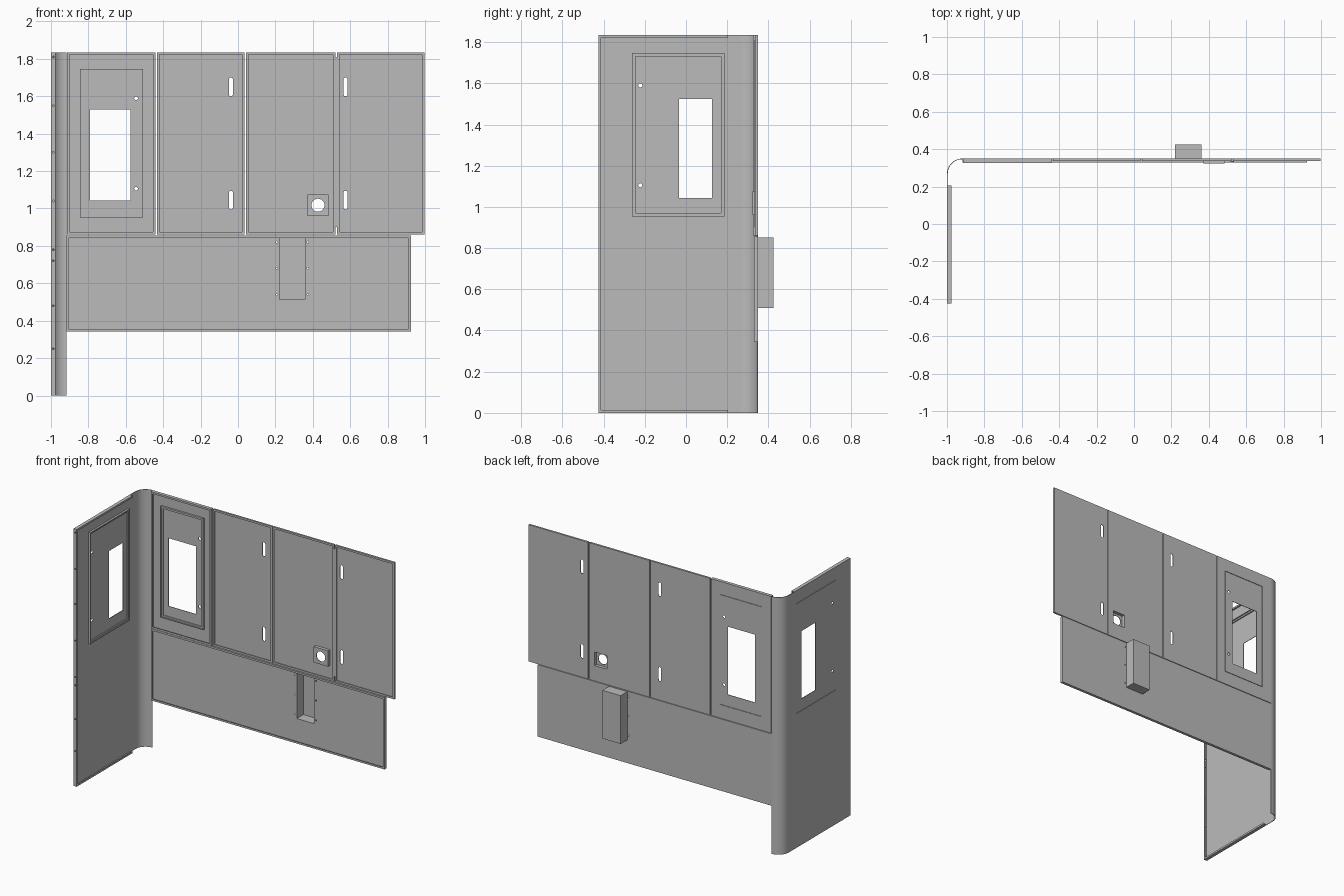
import bpy, bmesh, math
from mathutils import Matrix

if "Cube" in bpy.data.objects:
    bpy.data.objects.remove(bpy.data.objects["Cube"], do_unlink=True)

steel = bpy.data.materials.new("grey sheet steel")
steel.use_nodes = True
GREY = (0.5, 0.5, 0.5, 1)
steel.diffuse_color = GREY
steel.node_tree.nodes["Principled BSDF"].inputs["Base Color"].default_value = GREY

T = 0.004        # sheet thickness
BACK = 0.35      # outer face of the long wall
SIDE = -1.0      # outer face of the side wall
TOP = 1.835

# local (u, v, depth) mapped to each working plane
PLANES = {
    "front": Matrix(((1, 0, 0, 0), (0, 0, -1, 0), (0, 1, 0, 0), (0, 0, 0, 1))),
    "side": Matrix(((0, 0, 1, 0), (1, 0, 0, 0), (0, 1, 0, 0), (0, 0, 0, 1))),
    "top": Matrix.Identity(4),
}


def rect(u0, u1, v0, v1):
    return [(u0, v0), (u1, v0), (u1, v1), (u0, v1)]


def inset(r, d):
    return rect(r[0] + d, r[1] - d, r[2] + d, r[3] - d)


def slot(u, v, radius, length=0.0, n=8):
    """Vertical rounded slot; a plain round hole when length is zero."""
    pts = []
    for side, start in ((1, 0), (-1, math.pi)):
        for i in range(n + 1):
            if length == 0 and i == n:
                continue
            a = start + math.pi * i / n
            pts.append((u + radius * math.cos(a),
                        v + side * length / 2 + radius * math.sin(a)))
    return pts


def sheet(name, plane, loops, d0, d1):
    """Extrude an outline with holes between two depths along the plane normal."""
    curve = bpy.data.curves.new(name, "CURVE")
    curve.dimensions = "2D"
    curve.fill_mode = "BOTH"
    curve.extrude = abs(d1 - d0) / 2
    for loop in loops:
        s = curve.splines.new("POLY")
        s.points.add(len(loop) - 1)
        for p, (u, v) in zip(s.points, loop):
            p.co = (u, v, 0, 1)
        s.use_cyclic_u = True
    temp = bpy.data.objects.new(name + "_outline", curve)
    bpy.context.collection.objects.link(temp)
    dg = bpy.context.evaluated_depsgraph_get()
    mesh = bpy.data.meshes.new_from_object(temp.evaluated_get(dg))
    bpy.data.objects.remove(temp, do_unlink=True)
    bpy.data.curves.remove(curve)
    bm = bmesh.new()
    bm.from_mesh(mesh)
    bmesh.ops.remove_doubles(bm, verts=bm.verts, dist=1e-5)
    bmesh.ops.transform(bm, matrix=Matrix.Translation((0, 0, (d0 + d1) / 2)), verts=bm.verts)
    bmesh.ops.transform(bm, matrix=PLANES[plane], verts=bm.verts)
    bmesh.ops.recalc_face_normals(bm, faces=bm.faces)
    for f in bm.faces:
        f.smooth = False
    bm.to_mesh(mesh)
    bm.free()
    mesh.name = name
    mesh.materials.clear()
    mesh.materials.append(steel)
    ob = bpy.data.objects.new(name, mesh)
    bpy.context.collection.objects.link(ob)
    return ob


def tray(name, plane, r, outer, inner, holes=(), lip=0.013):
    """Sheet with a folded flange all round and a narrow return lip."""
    s = 1 if inner > outer else -1
    sheet(name + "_skin", plane, [rect(*r), *holes], outer, outer + s * T)
    sheet(name + "_flange", plane, [rect(*r), inset(r, T)], outer + s * T, inner)
    sheet(name + "_lip", plane, [inset(r, T), inset(r, lip)], inner - s * T, inner)


def door(name, plane, r, window, hole_u, outer, s):
    """Flush access door with a window, two latch holes and an inner frame."""
    holes = [rect(*window)] + [slot(hole_u, v, 0.01) for v in (1.105, 1.59)]
    sheet(name + "_skin", plane, [inset(r, 0.003), *holes], outer, outer + s * T)
    sheet(name + "_frame", plane, [inset(r, -0.004), inset(r, 0.013)],
          outer + s * T, outer + s * 0.012)
    sheet(name + "_frame_rim", plane, [inset(r, -0.004), inset(r, 0.002)],
          outer + s * 0.012, outer + s * 0.018)


# upper window panel and its door (front plane depth runs along -y)
D = -BACK
win_door = (-0.842, -0.512, 0.957, 1.743)
tray("window_panel", "front", (-0.915, -0.441, 0.86, TOP), D, D + 0.024, [rect(*win_door)])
door("window_door", "front", win_door, (-0.79, -0.575, 1.043, 1.528), -0.545, D, 1)

# plain upper panels with handle slots and a latch opening
latch = (0.375, 0.48, 0.965, 1.07)
handles = lambda u: [slot(u, v, 0.011, 0.078) for v in (1.045, 1.65)]
for name, x0, x1, holes in (
        ("middle_panel", -0.434, 0.035, handles(-0.038)),
        ("latch_panel", 0.042, 0.522, [rect(*latch)]),
        ("end_panel", 0.529, 0.998, handles(0.575))):
    tray(name, "front", (x0, x1, 0.86, TOP), D, D + 0.014, holes)

# hinge strip between the last two panels
sheet("hinge_strip", "front", [rect(0.516, 0.535, 0.9, 1.81)], D + 0.012, D + 0.018)

# recessed latch cup with a round hole
sheet("latch_cup_walls", "front", [inset(latch, -T), inset(latch, T)], D, D + 0.027)
sheet("latch_cup_plate", "front", [rect(*latch), slot(0.4275, 1.0175, 0.035, n=12)],
      D + 0.023, D + 0.027)

# lower panel with duct opening and fixing holes
duct = (0.218, 0.362, 0.508, 0.852)
fixings = [slot(u, v, 0.005, n=4) for u in (0.207, 0.373) for v in (0.54, 0.68, 0.82)]
tray("lower_panel", "front", (-0.918, 0.925, 0.343, 0.856), D, D + 0.02,
     [inset(duct, T), *fixings])
sheet("duct_walls", "front", [rect(*duct), inset(duct, T)], D - 0.075, D)
sheet("duct_back", "front", [inset(duct, T)], D - 0.075, D - 0.075 + T)

# side wall and its door
side_door = (-0.258, 0.184, 0.957, 1.743)
sheet("side_wall", "side", [rect(-0.425, 0.268, 0, TOP), rect(*side_door)], SIDE, SIDE + T)
door("side_door", "side", side_door, (-0.033, 0.126, 1.043, 1.525), -0.222, SIDE, 1)

# side wall flanges
bolts = [slot(-0.987, v, 0.005, n=4) for v in (0.25, 0.48, 0.72, 0.78, 1.04, 1.3, 1.55, 1.81)]
sheet("side_front_flange", "front", [rect(SIDE, -0.975, 0, TOP), *bolts], 0.425 - T, 0.425)
sheet("side_front_lip", "side", [rect(-0.425, -0.412, 0.01, TOP - 0.01)], -0.979, -0.975)
for name, z in (("bottom", 0), ("top", TOP - T)):
    sheet("side_%s_flange" % name, "top", [rect(SIDE, -0.975, -0.425, 0.205)], z, z + T)
    lip_z = 0 if z == 0 else TOP - 0.013
    sheet("side_%s_lip" % name, "side", [rect(-0.42, 0.205, lip_z, lip_z + 0.013)],
          -0.979, -0.975)

# rounded corner post
R, N = 0.082, 12
arc = lambda r: [(SIDE + R - r * math.cos(math.pi / 2 * i / N),
                  BACK - R + r * math.sin(math.pi / 2 * i / N)) for i in range(N + 1)]
post = sheet("corner_post", "top", [arc(R) + arc(R - T)[::-1]], 0, TOP)
bpy.ops.object.select_all(action="DESELECT")
post.select_set(True)
bpy.context.view_layer.objects.active = post
bpy.ops.object.shade_smooth_by_angle(angle=math.radians(30))
